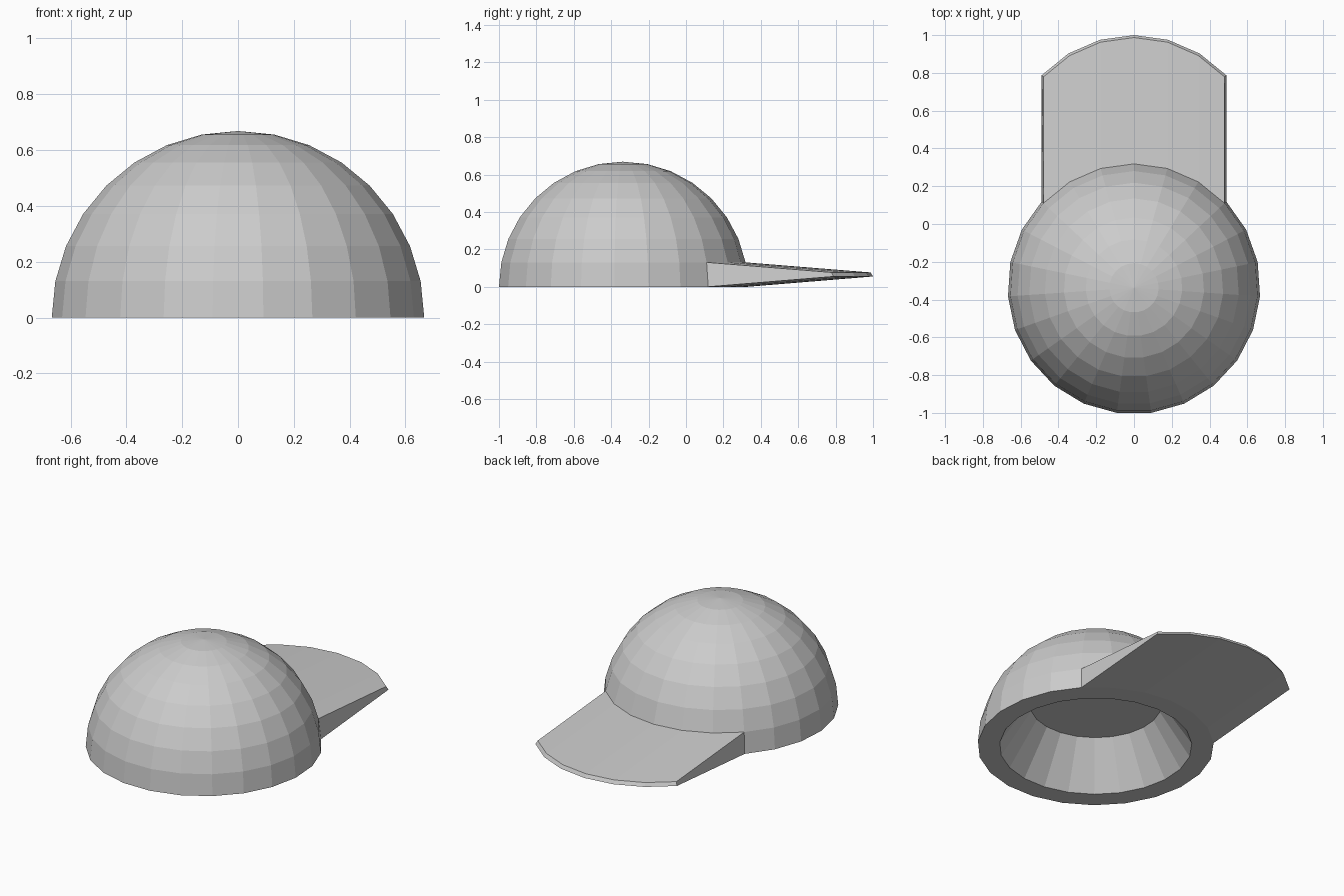
import bpy, bmesh, math

if "Cube" in bpy.data.objects:
    bpy.data.objects.remove(bpy.data.objects["Cube"])

N, BANDS = 23, 8            # sides around, bands from rim to top
R, CY = 0.6687, -0.3375     # dome radius and centre

bm = bmesh.new()


def ring(r, z):
    return [bm.verts.new((r * math.sin(math.tau * k / N),
                          CY + r * math.cos(math.tau * k / N), z)) for k in range(N)]


def bridge(a, b):
    return [bm.faces.new((a[k], a[(k + 1) % N], b[(k + 1) % N], b[k])) for k in range(N)]


# Dome: stacked rings closed with a fan at the top
angles = [math.pi / 2 * i / BANDS for i in range(BANDS)]
rings = [ring(R * math.cos(a), R * math.sin(a)) for a in angles]
bands = [bridge(a, b) for a, b in zip(rings, rings[1:])]
apex = bm.verts.new((0, CY, R))
for k in range(N):
    bm.faces.new((rings[-1][k], rings[-1][(k + 1) % N], apex))

# Underside: flat rim, tapered hollow, flat ceiling
rim = ring(0.545, 0)
ceiling = ring(0.372, 0.27)
bridge(rings[0], rim)
bridge(rim, ceiling)
bm.faces.new(ceiling)

# Brim: six faces of the lowest band pulled out and thinned
picked = [bands[0][k] for k in range(-3, 3)]
out = bmesh.ops.extrude_face_region(bm, geom=picked)
for f in picked:
    if f.is_valid:
        bm.faces.remove(f)
for v in out["geom"]:
    if isinstance(v, bmesh.types.BMVert):
        v.co.y += R
        v.co.z = 0.055 + v.co.z * 0.165

# Remove leftovers hidden inside the brim, then fix normals
bmesh.ops.delete(bm, geom=[e for e in bm.edges if not e.link_faces], context='EDGES')
bmesh.ops.recalc_face_normals(bm, faces=bm.faces[:])

mesh = bpy.data.meshes.new("cap")
bm.to_mesh(mesh)
bm.free()
bpy.context.collection.objects.link(bpy.data.objects.new("cap", mesh))
